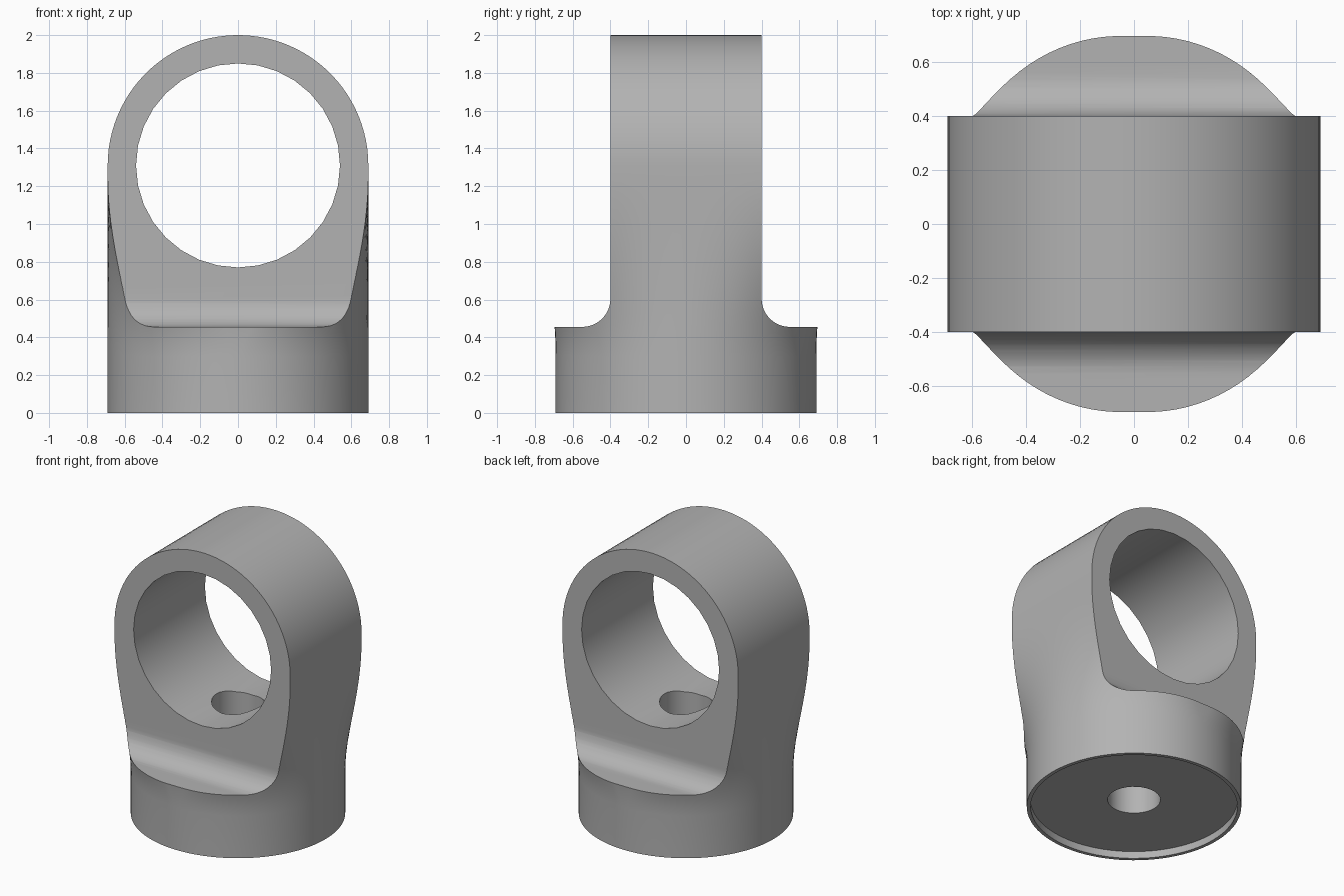
import bpy
import bmesh
from math import sin, cos, pi, radians, copysign

cube = bpy.data.objects.get("Cube")
if cube:
    bpy.data.objects.remove(cube)

RADIUS = 0.69      # base and outer eye radius
EYE_Z = 1.31       # eye centre height
LUG_Y = 0.40       # half thickness of the lug
SHOULDER_Z = 0.455
FILLET = 0.15

steel = bpy.data.materials.new("grey steel")
steel.use_nodes = True
colour = (0.45, 0.45, 0.45, 1)
steel.diffuse_color = colour
steel.node_tree.nodes["Principled BSDF"].inputs["Base Color"].default_value = colour


def loft(name, rings):
    """Closed solid through a stack of equal-length rings."""
    bm = bmesh.new()
    rows = [[bm.verts.new(p) for p in ring] for ring in rings]
    n = len(rows[0])
    for low, high in zip(rows, rows[1:]):
        for i in range(n):
            j = (i + 1) % n
            bm.faces.new((low[i], low[j], high[j], high[i]))
    bm.faces.new(rows[0][::-1])
    bm.faces.new(rows[-1])
    bmesh.ops.recalc_face_normals(bm, faces=bm.faces)
    mesh = bpy.data.meshes.new(name)
    bm.to_mesh(mesh)
    bm.free()
    obj = bpy.data.objects.new(name, mesh)
    bpy.context.collection.objects.link(obj)
    mesh.materials.append(steel)
    return obj


def cylinder(name, radius, depth, location, sides, tilt=0):
    bpy.ops.mesh.primitive_cylinder_add(vertices=sides, radius=radius, depth=depth,
                                        location=location, rotation=(tilt, 0, 0))
    obj = bpy.context.object
    obj.name = name
    obj.data.materials.append(steel)
    return obj


def combine(target, tool, operation):
    """Apply a boolean and discard the helper."""
    tool.hide_render = True
    mod = target.modifiers.new(operation, 'BOOLEAN')
    mod.operation = operation
    mod.solver = 'EXACT'
    mod.object = tool
    bpy.context.view_layer.objects.active = target
    bpy.ops.object.modifier_apply(modifier=mod.name)
    bpy.data.objects.remove(tool)


def section(z, width, square):
    """Ring blending from a circle (square=0) to flat sides (square=1)."""
    sides = 96
    ring = []
    for i in range(sides):
        a = 2 * pi * (i + 0.5) / sides
        x = abs(cos(a)) * (1 - square) + square
        y = RADIUS * sin(a) * (1 + 0.12 * square)
        ring.append((copysign(width * x, cos(a)), y, z))
    return ring


# Body: round base blending into a flat-sided lug with a round top
rings = [section(0, RADIUS, 0)]
for i in range(17):
    t = i / 16
    rings.append(section(0.3 + 0.95 * t, RADIUS, t * t * (3 - 2 * t)))
for i in range(25):
    b = radians(88.5) * i / 24
    rings.append(section(EYE_Z + RADIUS * sin(b), RADIUS * cos(b), 1))
body = loft("eye_lug_body", rings)

# Side profile: wide base, filleted shoulders and flat lug faces
half = [(0.9, -0.1), (0.9, SHOULDER_Z)]
for i in range(11):
    a = pi / 2 * i / 10
    half.append((LUG_Y + FILLET * (1 - sin(a)), SHOULDER_Z + FILLET * (1 - cos(a))))
half.append((LUG_Y, 2.2))
outline = half + [(-y, z) for y, z in reversed(half)]
profile = loft("profile_cutter", [[(x, y, z) for y, z in outline] for x in (-1, 1)])
combine(body, profile, 'INTERSECT')

# Eye bore, vertical oil hole and shallow recess under the base
combine(body, cylinder("eye_cutter", 0.54, 2, (0, 0, EYE_Z), 32, pi / 2), 'DIFFERENCE')
combine(body, cylinder("oil_cutter", 0.17, 1.4, (0, 0, 0.5), 32), 'DIFFERENCE')
combine(body, cylinder("recess_cutter", 0.665, 0.1, (0, 0, 0), 96), 'DIFFERENCE')

bpy.ops.object.select_all(action='DESELECT')
body.select_set(True)
bpy.context.view_layer.objects.active = body
bpy.ops.object.shade_smooth_by_angle(angle=radians(30))
